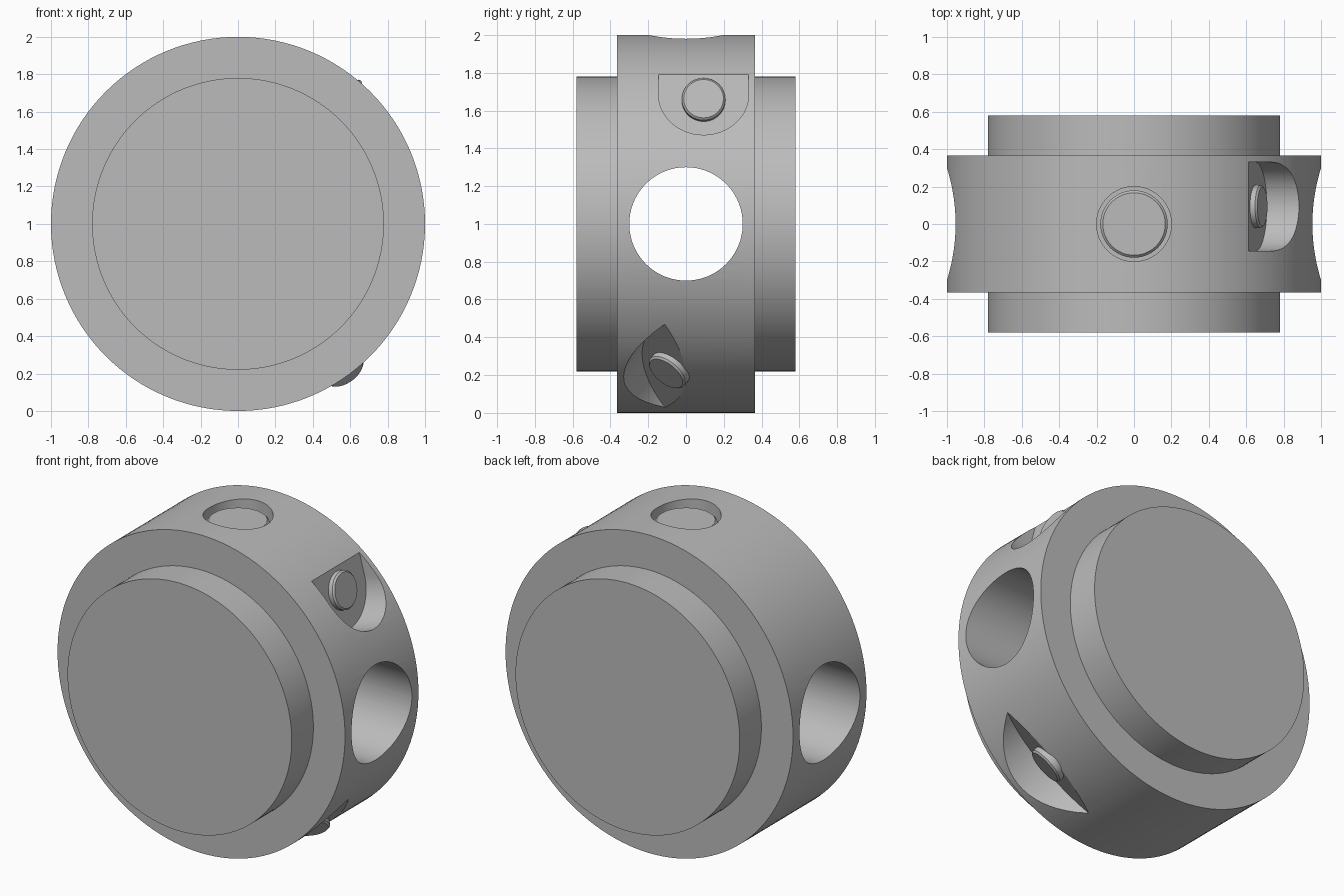
import bpy, bmesh
from math import cos, sin, pi, radians
from mathutils import Matrix, Vector

if "Cube" in bpy.data.objects:
    bpy.data.objects.remove(bpy.data.objects["Cube"], do_unlink=True)

grey = bpy.data.materials.new("plain grey")
grey.use_nodes = True
colour = (0.5, 0.5, 0.5, 1)
grey.diffuse_color = colour
grey.node_tree.nodes["Principled BSDF"].inputs["Base Color"].default_value = colour


def make_object(name, bm, matrix):
    bmesh.ops.recalc_face_normals(bm, faces=bm.faces)
    bm.transform(matrix)
    mesh = bpy.data.meshes.new(name)
    bm.to_mesh(mesh)
    bm.free()
    mesh.materials.append(grey)
    obj = bpy.data.objects.new(name, mesh)
    bpy.context.collection.objects.link(obj)
    return obj


def turned(name, profile, matrix, sides=64):
    """Closed solid turned round local z from (radius, height) points."""
    bm = bmesh.new()
    rings = [[bm.verts.new((r * cos(2 * pi * i / sides), r * sin(2 * pi * i / sides), h))
              for i in range(sides)] for r, h in profile]
    for a, b in zip(rings, rings[1:]):
        for i in range(sides):
            j = (i + 1) % sides
            bm.faces.new((a[i], a[j], b[j], b[i]))
    bm.faces.new(rings[0])
    bm.faces.new(rings[-1])
    return make_object(name, bm, matrix)


def pocket_cutter(name, radius, centre, frame):
    """Prism with one rounded end, open past the edge of the body."""
    bm = bmesh.new()
    points = [(centre + radius * cos(a), radius * sin(a))
              for a in (radians(-90 + 180 * i / 40) for i in range(41))]
    points += [(centre - 0.6, radius), (centre - 0.6, -radius)]
    face = bm.faces.new([bm.verts.new((u, t, 0)) for u, t in points])
    top = bmesh.ops.extrude_face_region(bm, geom=[face])["geom"]
    bmesh.ops.translate(bm, vec=(0, 0, 0.6),
                        verts=[v for v in top if isinstance(v, bmesh.types.BMVert)])
    return make_object(name, bm, frame)


def floor_frame(origin, downhill, normal):
    """Local x runs down the pocket floor, local z points out of it."""
    cols = (downhill, normal.cross(downhill), normal, origin)
    return Matrix([[c[i] for c in cols] for i in range(3)] + [[0, 0, 0, 1]])


def select_only(obj):
    bpy.ops.object.select_all(action="DESELECT")
    obj.select_set(True)
    bpy.context.view_layer.objects.active = obj


def screw(name, radius, height, bevel, matrix):
    return turned(name, [(radius, -0.02), (radius, height - bevel),
                         (radius - bevel, height)], matrix, 48)


centre = Vector((0, 0, 1))
y_axis = Vector((0, 1, 0))

# Stepped drum lying along y
drum = turned("drum_body", [(0.78, -0.58), (0.78, -0.365), (1, -0.365), (1, 0.365),
                            (0.78, 0.365), (0.78, 0.58)],
              Matrix.Translation(centre) @ Matrix.Rotation(pi / 2, 4, "X"), 128)

# Upper pocket, leaning slightly upward
lean = radians(15)
upper = floor_frame(Vector((0.613, 0.093, 1.79)), Vector((sin(lean), 0, -cos(lean))),
                    Vector((cos(lean), 0, sin(lean))))

# Lower pocket, leaning toward the front
lean, turn = radians(33), radians(-54)
radial = Vector((cos(turn), 0, sin(turn)))
lower = floor_frame(centre + radial, -y_axis * cos(lean) - radial * sin(lean),
                    radial * cos(lean) - y_axis * sin(lean))

# Cross bore, top hole and pockets cut from the drum
cutters = [
    turned("bore_cutter", [(0.3, -1.5), (0.3, 1.5)],
           Matrix.Translation(centre) @ Matrix.Rotation(pi / 2, 4, "Y"), 96),
    turned("top_hole_cutter", [(0.2, 1.85), (0.2, 2.3)], Matrix()),
    pocket_cutter("upper_pocket_cutter", 0.2375, 0.14, upper),
    pocket_cutter("lower_pocket_cutter", 0.557, -0.28, lower),
]
select_only(drum)
for cutter in cutters:
    mod = drum.modifiers.new(cutter.name, "BOOLEAN")
    mod.operation, mod.solver, mod.object = "DIFFERENCE", "EXACT", cutter
    bpy.ops.object.modifier_apply(modifier=mod.name)
    bpy.data.objects.remove(cutter, do_unlink=True)

# Screws seated in the hole and pockets
parts = [
    drum,
    screw("top_screw", 0.18, 0.105, 0.013, Matrix.Translation((0, 0, 1.85))),
    screw("upper_screw", 0.115, 0.038, 0.01, upper @ Matrix.Translation((0.142, 0, 0))),
    screw("lower_screw", 0.115, 0.04, 0.01, lower @ Matrix.Translation((0.1, 0, 0))),
]
for part in parts:
    select_only(part)
    bpy.ops.object.shade_smooth_by_angle(angle=radians(30))
